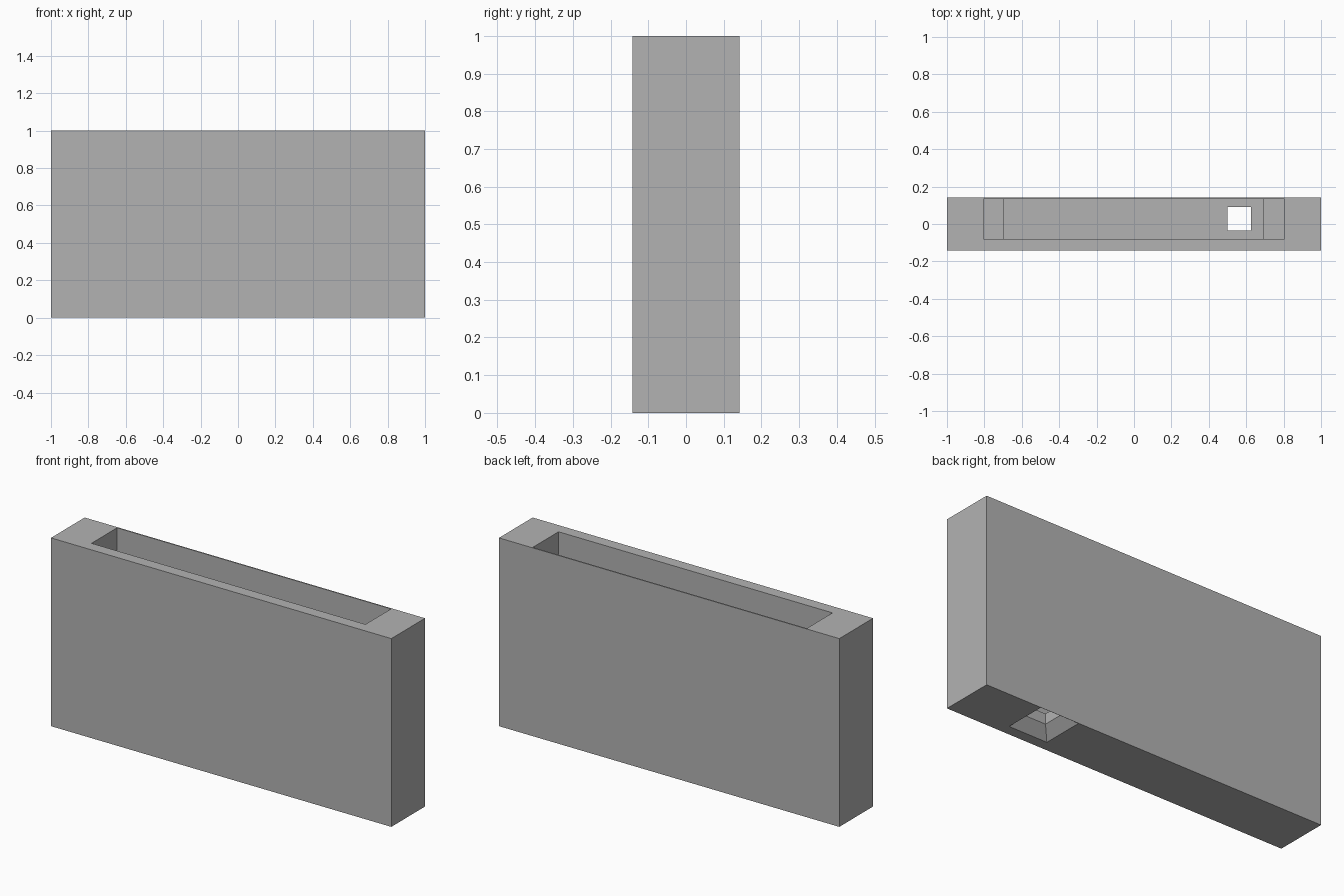
import bpy
from math import pi, sqrt

if "Cube" in bpy.data.objects:
    bpy.data.objects.remove(bpy.data.objects["Cube"], do_unlink=True)

# One plain grey
grey = bpy.data.materials.new("concrete_grey")
grey.use_nodes = True
grey.diffuse_color = (0.45, 0.45, 0.45, 1)
grey.node_tree.nodes["Principled BSDF"].inputs["Base Color"].default_value = grey.diffuse_color


def block(name, low, high):
    """Axis-aligned box between two corners."""
    bpy.ops.mesh.primitive_cube_add(size=1, location=[(a + b) / 2 for a, b in zip(low, high)])
    ob = bpy.context.object
    ob.name = name
    ob.scale = [b - a for a, b in zip(low, high)]
    bpy.ops.object.transform_apply(location=True, rotation=True, scale=True)
    ob.data.materials.append(grey)
    return ob


def carve(body, cutter):
    """Subtract a cutter from the body, then discard it."""
    mod = body.modifiers.new(cutter.name, 'BOOLEAN')
    mod.operation, mod.solver, mod.object = 'DIFFERENCE', 'EXACT', cutter
    bpy.ops.object.select_all(action='DESELECT')
    body.select_set(True)
    bpy.context.view_layer.objects.active = body
    bpy.ops.object.modifier_apply(modifier=mod.name)
    bpy.data.objects.remove(cutter, do_unlink=True)


floor, ledge, flare_top = 0.11, 0.55, 0.055
y0, y1 = -0.08, 0.135
hole_x, hole_y, hole_half = 0.5625, 0.0275, 0.0625

# Solid tank body
body = block("tank_body", (-1, -0.1415, 0), (1, 0.1415, 1))

# Wide upper pocket, then the narrower lower pocket that leaves a ledge at each end
carve(body, block("upper_pocket", (-0.805, y0, ledge), (0.805, y1, 1.1)))
carve(body, block("lower_pocket", (-0.695, y0, floor), (0.69, y1, ledge + 0.1)))

# Square drain through the floor
carve(body, block("drain_hole",
                  (hole_x - hole_half, hole_y - hole_half, -0.1),
                  (hole_x + hole_half, hole_y + hole_half, floor + 0.1)))

# Flared drain mouth on the underside
bpy.ops.mesh.primitive_cone_add(vertices=4, radius1=0.122 * sqrt(2), radius2=hole_half * sqrt(2),
                                depth=flare_top + 0.01, rotation=(0, 0, pi / 4),
                                location=(hole_x, hole_y, (flare_top - 0.01) / 2))
flare = bpy.context.object
flare.name = "drain_flare"
flare.data.materials.append(grey)
carve(body, flare)
